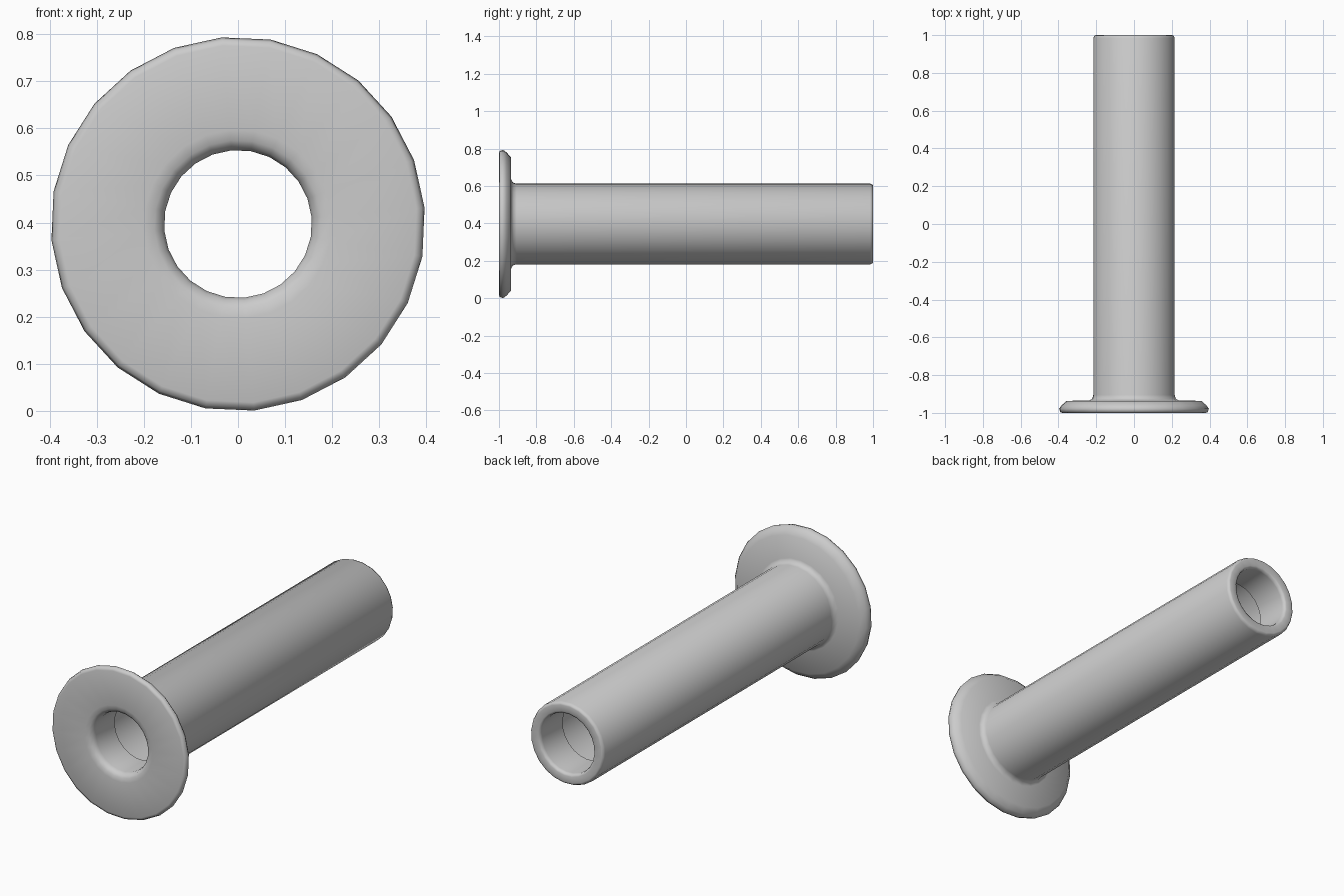
import bpy, bmesh, math

if "Cube" in bpy.data.objects:
    bpy.data.objects.remove(bpy.data.objects["Cube"])

SEGMENTS = 24
START = math.radians(5)
CENTRE_Z = 0.397

# Closed (radius, y) profile revolved around the y axis
profile = [
    # flange front face and rim
    (0.200, -1.0), (0.380, -1.0), (0.392, -0.996), (0.3975, -0.978),
    (0.385, -0.960), (0.358, -0.936),
    # flange back face and fillet into the tube
    (0.240, -0.935), (0.222, -0.925), (0.2165, -0.905),
    # tube outside and rounded end
    (0.2165, 0.985), (0.210, 0.998), (0.202, 1.0),
    (0.170, 1.0), (0.160, 0.995), (0.157, 0.980),
    # bore with a wider relief between the two end lips
    (0.157, 0.81), (0.200, 0.81), (0.200, -0.81), (0.157, -0.81),
    (0.157, -0.965), (0.163, -0.985), (0.178, -0.996),
]

bm = bmesh.new()
rings = []
for i in range(SEGMENTS):
    a = START + 2 * math.pi * i / SEGMENTS
    rings.append([bm.verts.new((r * math.cos(a), y, CENTRE_Z + r * math.sin(a)))
                  for r, y in profile])
n = len(profile)
for i in range(SEGMENTS):
    a, b = rings[i], rings[(i + 1) % SEGMENTS]
    for j in range(n):
        k = (j + 1) % n
        bm.faces.new((a[j], a[k], b[k], b[j]))
bmesh.ops.recalc_face_normals(bm, faces=bm.faces)

mesh = bpy.data.meshes.new("flanged_sleeve")
bm.to_mesh(mesh)
bm.free()
sleeve = bpy.data.objects.new("flanged_sleeve", mesh)
bpy.context.collection.objects.link(sleeve)

# Smooth shading, keeping the lip edges in the bore sharp
bpy.context.view_layer.objects.active = sleeve
sleeve.select_set(True)
bpy.ops.object.shade_smooth_by_angle(angle=math.radians(65))
